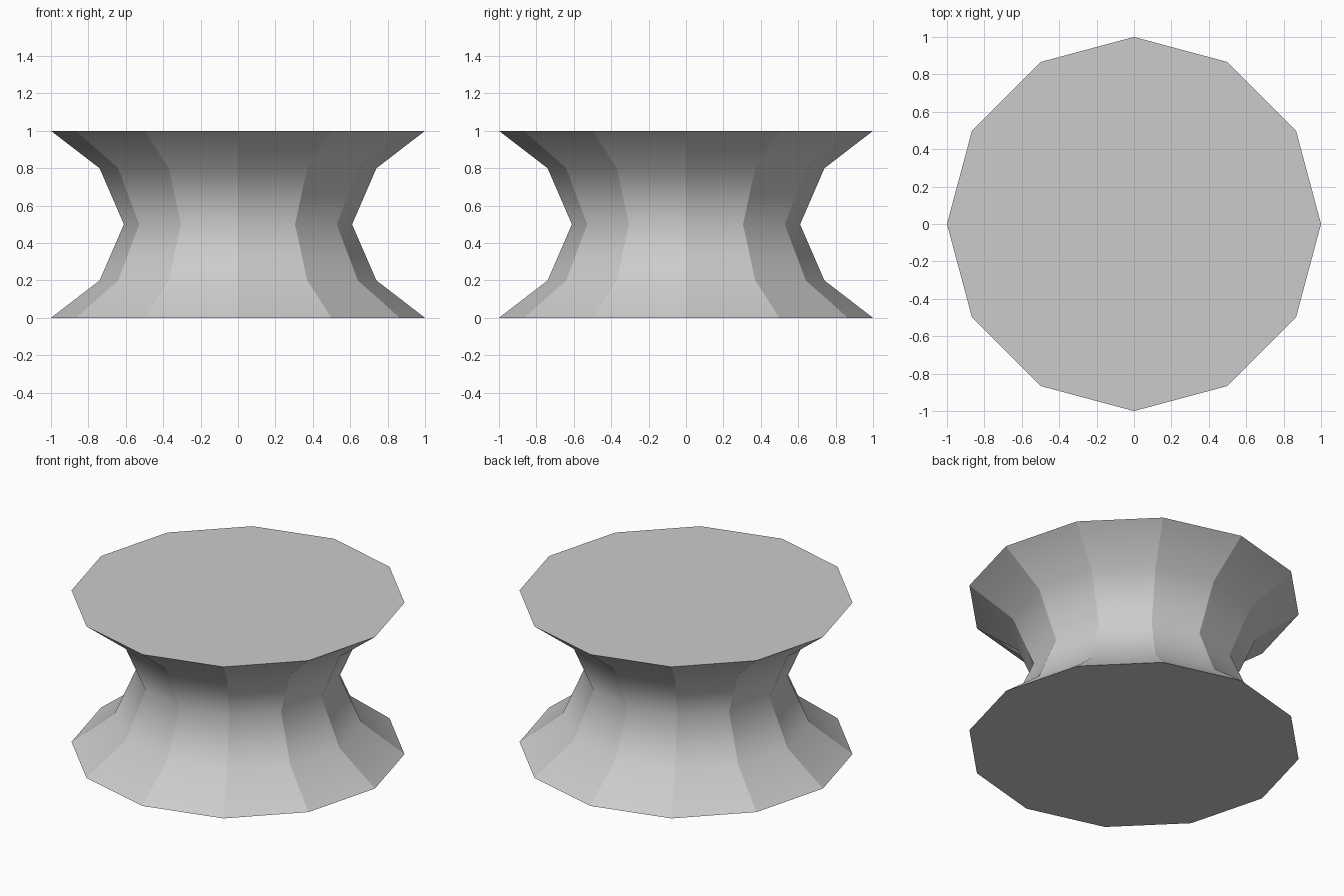
import bpy, bmesh
from math import cos, sin, tau

old = bpy.data.objects.get("Cube")
if old:
    bpy.data.objects.remove(old, do_unlink=True)

SIDES = 12
# Radius and height of each ring, from the base up to the top
PROFILE = [(1, 0), (0.74, 0.2), (0.61, 0.5), (0.74, 0.8), (1, 1)]

grey = bpy.data.materials.new("plain grey")
grey.use_nodes = True
colour = (0.6, 0.6, 0.6, 1)
grey.diffuse_color = colour
grey.node_tree.nodes["Principled BSDF"].inputs["Base Color"].default_value = colour

# Waisted twelve-sided body with flat caps
bm = bmesh.new()
rings = [[bm.verts.new((r * cos(tau * i / SIDES), r * sin(tau * i / SIDES), z))
          for i in range(SIDES)] for r, z in PROFILE]
for low, high in zip(rings, rings[1:]):
    for i in range(SIDES):
        j = (i + 1) % SIDES
        bm.faces.new((low[i], low[j], high[j], high[i])).smooth = True
bm.faces.new(rings[0][::-1])
bm.faces.new(rings[-1])

# Crisp upright corners and rims, soft flow down each panel
for edge in bm.edges:
    a, b = (v.co.z for v in edge.verts)
    edge.smooth = abs(a - b) < 0.01 and 0.1 < a < 0.9

mesh = bpy.data.meshes.new("waisted_pedestal")
bm.to_mesh(mesh)
bm.free()
mesh.materials.append(grey)
pedestal = bpy.data.objects.new("waisted_pedestal", mesh)
bpy.context.collection.objects.link(pedestal)
